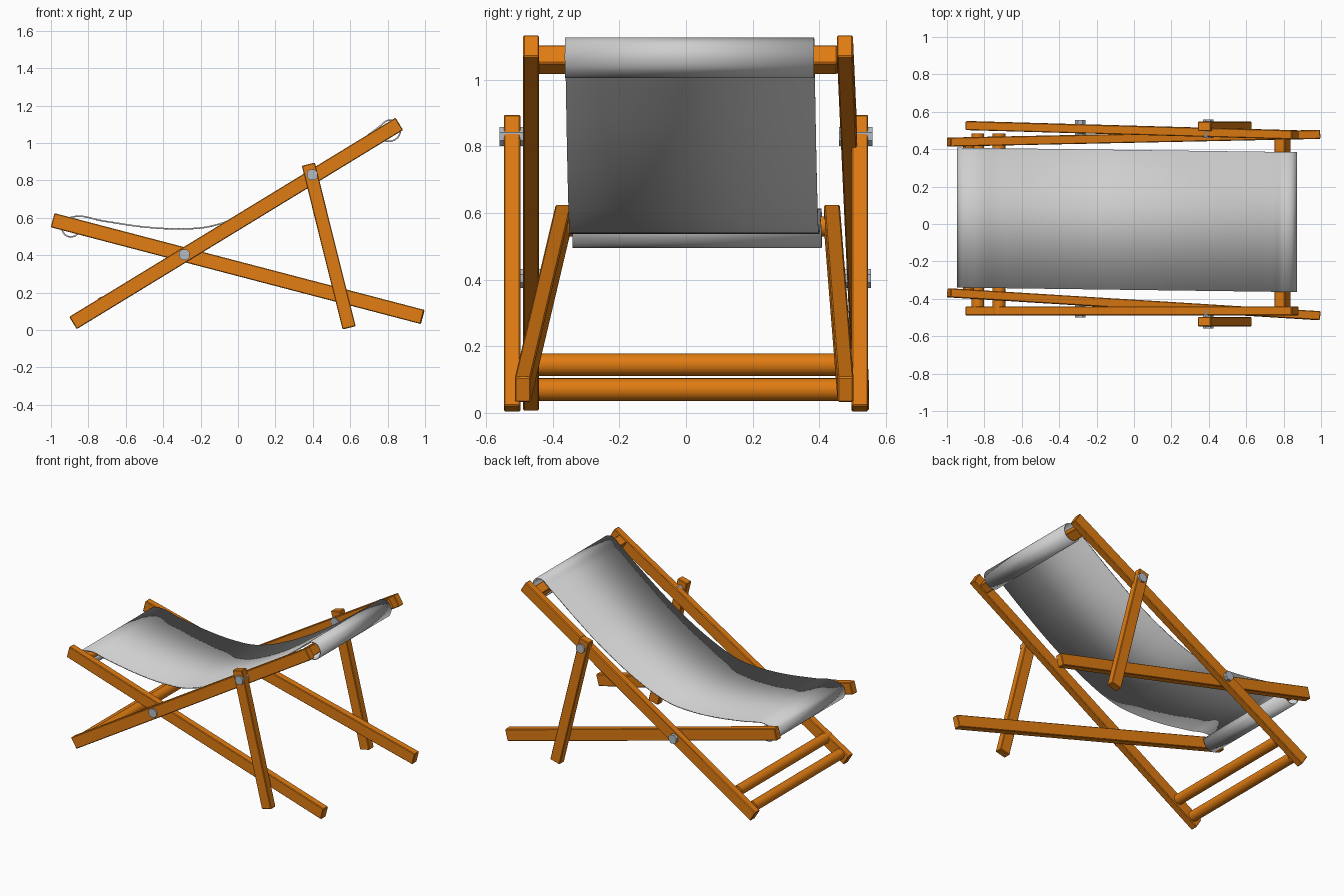
import bpy, bmesh, math
from mathutils import Vector, Matrix

if "Cube" in bpy.data.objects:
    bpy.data.objects.remove(bpy.data.objects["Cube"])


def material(name, rgb):
    m = bpy.data.materials.new(name)
    m.diffuse_color = (*rgb, 1)
    m.use_nodes = True
    m.node_tree.nodes["Principled BSDF"].inputs["Base Color"].default_value = m.diffuse_color
    return m


WOOD = material("orange_wood", (0.74, 0.2, 0.006))
CLOTH = material("light_grey_canvas", (0.62, 0.62, 0.62))
METAL = material("bolt_steel", (0.45, 0.5, 0.55))


def make(name, bm, mat):
    me = bpy.data.meshes.new(name)
    bmesh.ops.recalc_face_normals(bm, faces=bm.faces)
    bm.to_mesh(me)
    bm.free()
    ob = bpy.data.objects.new(name, me)
    bpy.context.collection.objects.link(ob)
    me.materials.append(mat)
    return ob


def smooth(ob, angle=35):
    bpy.ops.object.select_all(action='DESELECT')
    ob.select_set(True)
    bpy.context.view_layer.objects.active = ob
    bpy.ops.object.shade_smooth_by_angle(angle=math.radians(angle))


def beam(name, p, q, height, depth):
    """Rectangular timber from p to q, height in the xz plane, depth along y."""
    p, q = Vector(p), Vector(q)
    d = (q - p).normalized()
    up = d.cross(Vector((0, 1, 0))).normalized()
    side = up.cross(d)
    rot = Matrix((d, side, up)).transposed().to_4x4()
    bm = bmesh.new()
    bmesh.ops.create_cube(bm, size=1)
    bmesh.ops.scale(bm, vec=((q - p).length, depth, height), verts=bm.verts)
    bmesh.ops.bevel(bm, geom=bm.edges[:], offset=0.004, segments=1, affect='EDGES')
    bmesh.ops.transform(bm, matrix=Matrix.Translation((p + q) / 2) @ rot, verts=bm.verts)
    return make(name, bm, WOOD)


def rod(name, x, z, y0, y1, r, sides, mat, turn=0.0):
    """Bar running along y."""
    bm = bmesh.new()
    m = (Matrix.Translation((x, (y0 + y1) / 2, z)) @ Matrix.Rotation(turn, 4, 'Y')
         @ Matrix.Rotation(math.pi / 2, 4, 'X'))
    bmesh.ops.create_cone(bm, cap_ends=True, segments=sides, radius1=r, radius2=r,
                          depth=y1 - y0, matrix=m)
    ob = make(name, bm, mat)
    if sides > 8:
        smooth(ob)
    return ob


# Long back rails (the rear one splays slightly) and seat rails
beam("back_rail_front", (-0.882, -0.465, 0.038), (0.862, -0.465, 1.102), 0.077, 0.048)
beam("back_rail_rear", (-0.882, 0.526, 0.038), (0.862, 0.477, 1.102), 0.077, 0.048)
beam("seat_rail_front", (-0.99, -0.368, 0.587), (0.987, -0.49, 0.07), 0.078, 0.048)
beam("seat_rail_rear", (-0.99, 0.438, 0.587), (0.987, 0.479, 0.07), 0.078, 0.048)

# Prop legs
for side, s in (("front", -1), ("rear", 1)):
    beam("prop_leg_" + side, (0.376, s * 0.522, 0.887), (0.594, s * 0.522, 0.012), 0.072, 0.05)

# Foot dowels, seat bar and head bar
rod("foot_dowel_low", -0.835, 0.07, -0.485, 0.485, 0.034, 24, WOOD)
rod("foot_dowel_high", -0.722, 0.145, -0.485, 0.485, 0.034, 24, WOOD)
rod("seat_bar", -0.885, 0.56, -0.37, 0.435, 0.03, 24, WOOD)
head = beam("head_bar", (0.767, 0, 1.043), (0.823, 0, 1.077), 0.064, 0.91)

# Pivot bolts
for name, x, z, y0, y1 in (("prop_bolt_front", 0.397, 0.83, -0.56, -0.46),
                           ("prop_bolt_rear", 0.397, 0.83, 0.46, 0.56),
                           ("cross_bolt_front", -0.287, 0.403, -0.499, -0.40),
                           ("cross_bolt_rear", -0.287, 0.403, 0.43, 0.555)):
    rod(name, x, z, y0, y1, 0.031, 8, METAL, math.pi / 8)

# Canvas sling: side profile wrapped round both bars
path = [(-0.835, 0.565), (-0.845, 0.53), (-0.875, 0.502), (-0.915, 0.503), (-0.942, 0.54),
        (-0.932, 0.585), (-0.88, 0.606), (-0.72, 0.583), (-0.5, 0.551), (-0.3, 0.541),
        (-0.17, 0.55), (-0.06, 0.58), (0.1, 0.648), (0.35, 0.79), (0.6, 0.968),
        (0.75, 1.083), (0.805, 1.122), (0.85, 1.112), (0.868, 1.075), (0.858, 1.035),
        (0.825, 1.012), (0.785, 1.012), (0.755, 1.04)]
pts = [Vector(p) for p in path]
ext = [2 * pts[0] - pts[1]] + pts + [2 * pts[-1] - pts[-2]]
curve = []
for a, b, c, d in zip(ext, ext[1:], ext[2:], ext[3:]):
    # centripetal-style tangents keep the uneven spacing smooth
    l0, l1, l2 = (b - a).length, (c - b).length, (d - c).length
    t1 = ((b - a) / l0 * l1 + (c - b) / l1 * l0) / (l0 + l1) * l1
    t2 = ((c - b) / l1 * l2 + (d - c) / l2 * l1) / (l1 + l2) * l1
    for i in range(6):
        t = i / 6
        curve.append(b * (2*t**3 - 3*t**2 + 1) + t1 * (t**3 - 2*t**2 + t)
                     + c * (3*t**2 - 2*t**3) + t2 * (t**3 - t**2))
curve.append(pts[-1])

bm = bmesh.new()
rows = []
for p in curve:
    shift = 0.034 - 0.024 * (p.x + 0.945) / 1.815
    rows.append([bm.verts.new((p.x, shift + s * 0.374, p.y)) for s in (-1, 1)])
for r, n in zip(rows, rows[1:]):
    bm.faces.new((r[0], n[0], n[1], r[1]))
sling = make("canvas_sling", bm, CLOTH)
mod = sling.modifiers.new("thickness", 'SOLIDIFY')
mod.thickness = 0.008
mod.offset = 0
smooth(sling, 40)
